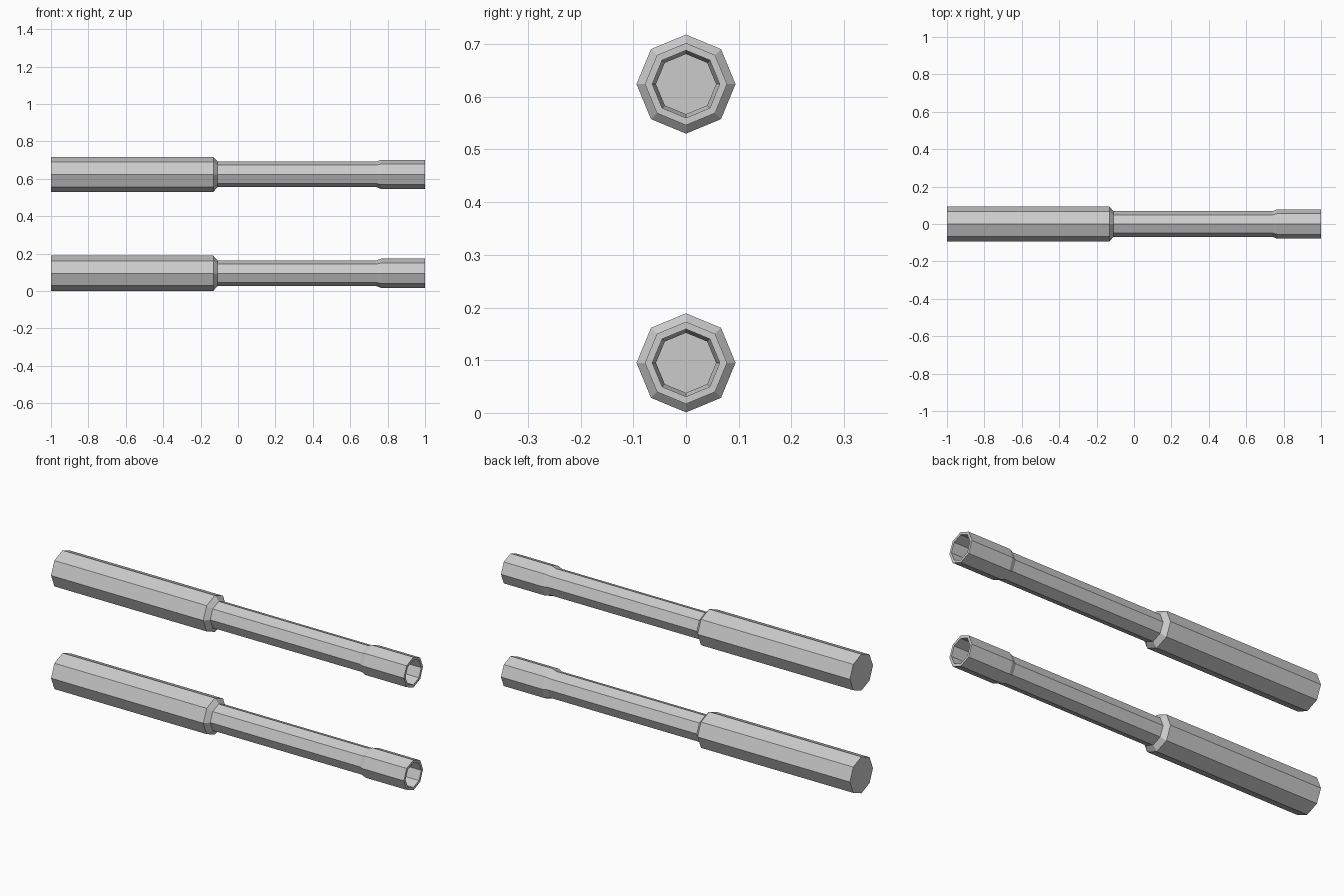
import bpy, bmesh
from math import cos, sin, tau

if "Cube" in bpy.data.objects:
    bpy.data.objects.remove(bpy.data.objects["Cube"])

SIDES = 8

# (x, radius) outline: closed grip, bevelled shoulder, shaft, flared mouth, then back down the bore
PROFILE = [(-1.0, 0.094), (-0.132, 0.094), (-0.11, 0.069), (0.74, 0.069),
           (0.765, 0.078), (1.0, 0.078), (1.0, 0.064),
           (0.765, 0.064), (0.74, 0.057), (-0.1, 0.057)]


def make_tube(name, z):
    bm = bmesh.new()
    rings = [[bm.verts.new((x, r * cos(tau * i / SIDES), r * sin(tau * i / SIDES)))
              for i in range(SIDES)] for x, r in PROFILE]
    for a, b in zip(rings, rings[1:]):
        for i in range(SIDES):
            j = (i + 1) % SIDES
            bm.faces.new((a[i], a[j], b[j], b[i]))
    # grip end cap and bore floor
    bm.faces.new(rings[0])
    bm.faces.new(rings[-1])
    bmesh.ops.recalc_face_normals(bm, faces=bm.faces[:])
    mesh = bpy.data.meshes.new(name)
    bm.to_mesh(mesh)
    bm.free()
    obj = bpy.data.objects.new(name, mesh)
    obj.location.z = z
    bpy.context.collection.objects.link(obj)


# two identical stepped tubes, one above the other
make_tube("lower_tube", 0.095)
make_tube("upper_tube", 0.624)
